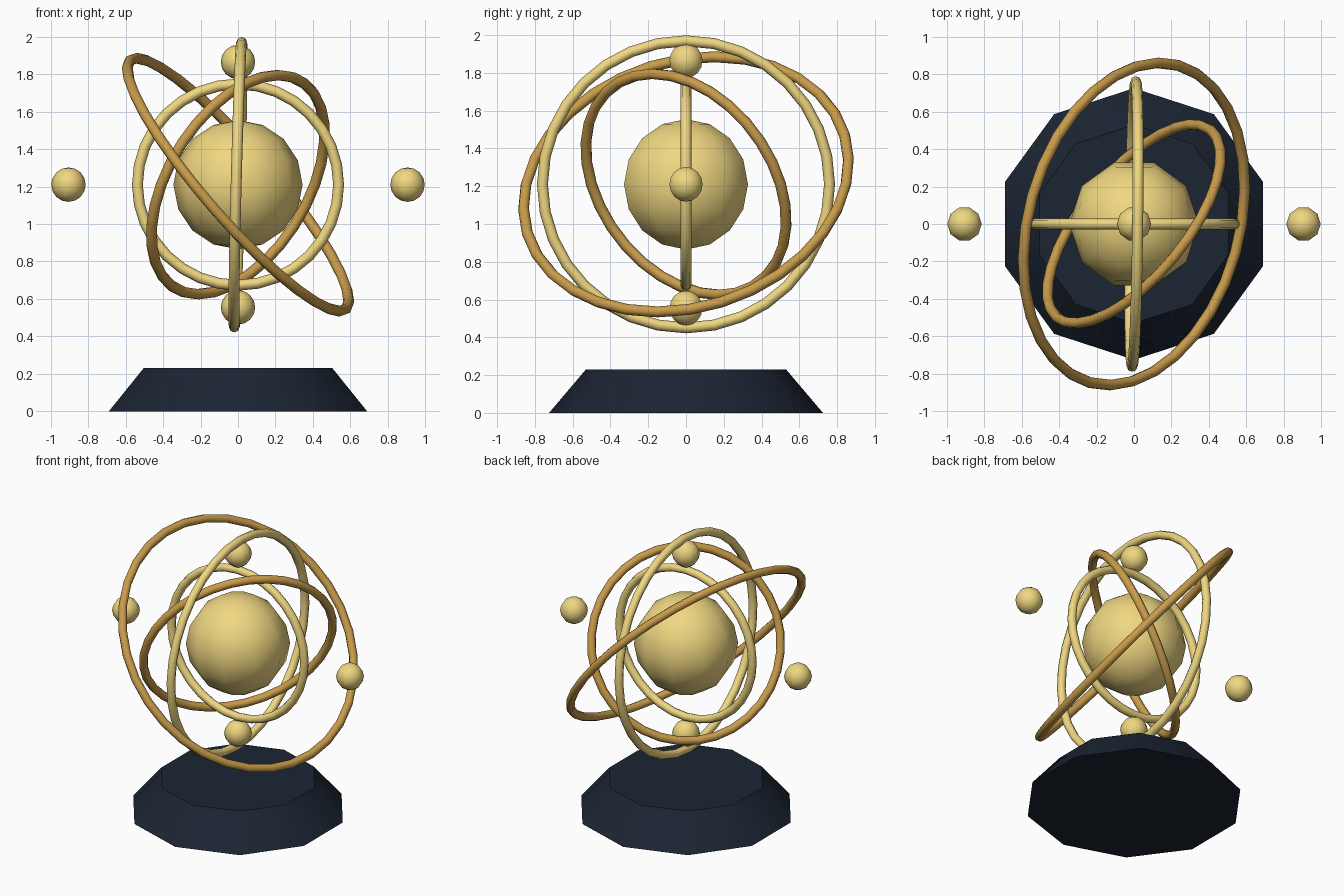
import bpy, math
from mathutils import Vector

if "Cube" in bpy.data.objects:
    bpy.data.objects.remove(bpy.data.objects["Cube"])

CENTRE = Vector((0, 0, 1.21))
TUBE = 0.029


def material(name, rgb):
    m = bpy.data.materials.new(name)
    m.diffuse_color = (*rgb, 1)
    m.use_nodes = True
    m.node_tree.nodes["Principled BSDF"].inputs["Base Color"].default_value = m.diffuse_color
    return m


gold = material("pale_gold", (0.87, 0.68, 0.22))
bronze = material("bronze", (0.58, 0.33, 0.07))
navy = material("navy", (0.011, 0.018, 0.033))


def finish(name, mat, angle=60):
    ob = bpy.context.object
    ob.name = name
    ob.data.materials.append(mat)
    bpy.ops.object.shade_smooth_by_angle(angle=math.radians(angle))
    return ob


def ball(name, offset, radius):
    # ten-sided ball with corners on the x axis
    bpy.ops.mesh.primitive_uv_sphere_add(segments=10, ring_count=8, radius=radius,
                                         location=CENTRE + Vector(offset),
                                         rotation=(0, 0, math.pi / 2))
    return finish(name, gold)


def ring(name, radius, normal, mat):
    # hoop around the centre, facing along its normal
    rot = Vector(normal).normalized().to_track_quat('Z', 'Y').to_euler()
    bpy.ops.mesh.primitive_torus_add(major_radius=radius, minor_radius=TUBE,
                                     major_segments=32, minor_segments=8,
                                     location=CENTRE, rotation=rot)
    return finish(name, mat)


# ten-sided tapered base
bpy.ops.mesh.primitive_cone_add(vertices=10, radius1=0.725, radius2=0.53,
                                depth=0.23, location=(0, 0, 0.115))
finish("base", navy, 40)

# central globe and four satellites
ball("central_globe", (0, 0, 0), 0.345)
for name, offset in (("left", (-0.905, 0, 0)), ("right", (0.905, 0, 0)),
                     ("top", (0, 0, 0.655)), ("bottom", (0, 0, -0.655))):
    ball(name + "_satellite", offset, 0.092)

# tilted rings
ring("front_facing_ring", 0.537, (0, 1, 0), gold)
ring("side_facing_ring", 0.76, (1, -0.013, -0.026), gold)
ring("inner_tilted_ring", 0.647, (0.70, -0.573, -0.428), bronze)
ring("outer_tilted_ring", 0.879, (0.74, -0.206, 0.64), bronze)
